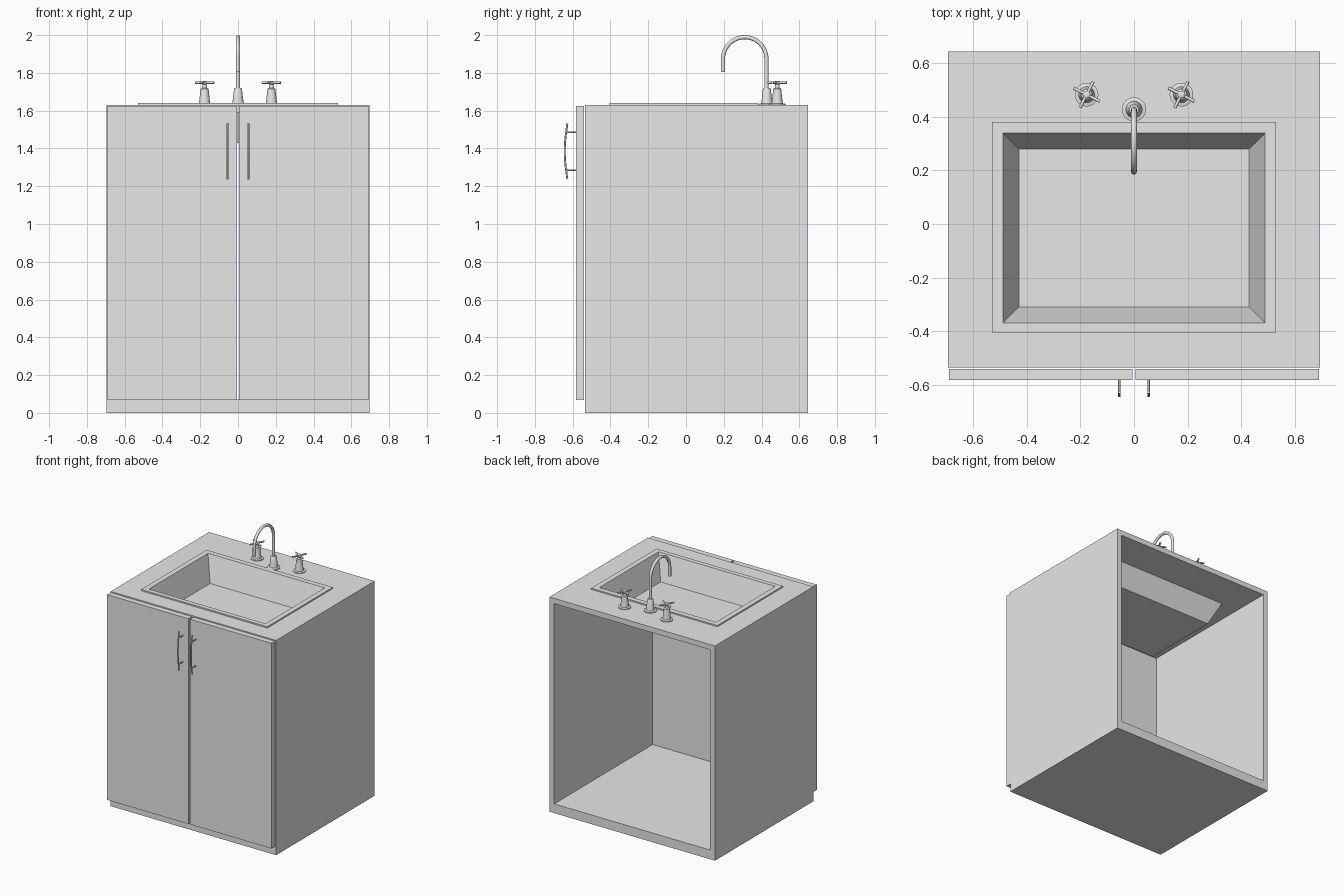
import bpy, bmesh, math
from mathutils import Vector, Matrix

cube = bpy.data.objects.get("Cube")
if cube:
    bpy.data.objects.remove(cube, do_unlink=True)

grey = bpy.data.materials.new("light_grey")
grey.use_nodes = True
grey.diffuse_color = (0.8, 0.8, 0.8, 1)
grey.node_tree.nodes["Principled BSDF"].inputs["Base Color"].default_value = (0.8, 0.8, 0.8, 1)


def add_object(name, mesh, smooth=False):
    mesh.materials.clear()
    mesh.materials.append(grey)
    obj = bpy.data.objects.new(name, mesh)
    bpy.context.collection.objects.link(obj)
    if smooth:
        bpy.ops.object.select_all(action='DESELECT')
        obj.select_set(True)
        bpy.context.view_layer.objects.active = obj
        bpy.ops.object.shade_smooth_by_angle(angle=math.radians(35))
    return obj


def finish(name, bm, smooth=False):
    bmesh.ops.recalc_face_normals(bm, faces=bm.faces)
    mesh = bpy.data.meshes.new(name)
    bm.to_mesh(mesh)
    bm.free()
    return add_object(name, mesh, smooth)


def box(name, low, high):
    low, high = Vector(low), Vector(high)
    bm = bmesh.new()
    size = Matrix.Diagonal((high - low).to_4d())
    size[3][3] = 1
    bmesh.ops.create_cube(bm, size=1, matrix=Matrix.Translation((low + high) / 2) @ size)
    return finish(name, bm)


def loft(name, loops, closed=False, smooth=False):
    """Skin a list of equal point loops; closed joins the last loop to the first."""
    bm = bmesh.new()
    rings = [[bm.verts.new(p) for p in loop] for loop in loops]
    count = len(rings[0])
    pairs = list(zip(rings, rings[1:]))
    if closed:
        pairs.append((rings[-1], rings[0]))
    for a, b in pairs:
        for i in range(count):
            j = (i + 1) % count
            bm.faces.new((a[i], a[j], b[j], b[i]))
    if not closed:
        bm.faces.new(rings[0])
        bm.faces.new(rings[-1])
    return finish(name, bm, smooth)


def rectangle(x, front, back, z):
    return [(-x, front, z), (x, front, z), (x, back, z), (-x, back, z)]


def turned(name, x, y, profile, sides=32):
    """Round part made from (radius, height) pairs."""
    angles = [math.tau * i / sides for i in range(sides)]
    loops = [[(x + r * math.cos(a), y + r * math.sin(a), z) for a in angles] for r, z in profile]
    return loft(name, loops, smooth=True)


def tube(name, points, radius):
    curve = bpy.data.curves.new(name, 'CURVE')
    curve.dimensions = '3D'
    curve.bevel_depth = radius
    curve.bevel_resolution = 4
    curve.use_fill_caps = True
    spline = curve.splines.new('POLY')
    spline.points.add(len(points) - 1)
    for slot, p in zip(spline.points, points):
        slot.co = (*p, 1)
    helper = bpy.data.objects.new(name + "_path", curve)
    bpy.context.collection.objects.link(helper)
    bpy.context.view_layer.update()
    graph = bpy.context.evaluated_depsgraph_get()
    mesh = bpy.data.meshes.new_from_object(helper.evaluated_get(graph))
    bpy.data.objects.remove(helper, do_unlink=True)
    return add_object(name, mesh, smooth=True)


# Cabinet shell, open at front and back
WIDE, FRONT, BACK, TOP, WALL = 0.695, -0.535, 0.645, 1.63, 0.04
UNDER = TOP - WALL
inner = WIDE - WALL
box("cabinet_floor", (-inner, FRONT, 0), (inner, BACK, 0.07))

# Countertop with a rectangular cut-out
hole = (0.51, -0.39, 0.36)
loft("countertop", [rectangle(WIDE, FRONT, BACK, UNDER), rectangle(WIDE, FRONT, BACK, TOP),
                    rectangle(*hole, TOP), rectangle(*hole, UNDER)], closed=True)

# Sink: outer shell, raised rim, sloping walls and floor
loft("sink_basin", [rectangle(0.44, -0.32, 0.29, 1.43), rectangle(*hole, UNDER),
                    rectangle(*hole, TOP), rectangle(0.53, -0.405, 0.38, TOP),
                    rectangle(0.53, -0.405, 0.38, 1.64), rectangle(0.49, -0.37, 0.34, 1.64),
                    rectangle(0.43, -0.31, 0.28, 1.45)])

# Spout: column, half-circle bend and short drop
turned("spout_base", 0, 0.428, [(0.045, TOP), (0.045, 1.636), (0.031, 1.639),
                                (0.027, 1.66), (0.021, 1.715), (0.017, 1.721)])
bend = [(0, 0.311 + 0.115 * math.cos(a), 1.874 + 0.115 * math.sin(a))
        for a in [math.pi * i / 24 for i in range(25)]]
tube("spout", [(0, 0.426, 1.7)] + bend + [(0, 0.196, 1.805)], 0.011)

# Mirrored parts
for side, s in (("left", 1), ("right", -1)):
    x0, x1 = sorted((s * inner, s * WIDE))
    box(side + "_side_panel", (x0, FRONT, 0), (x1, BACK, UNDER))
    x0, x1 = sorted((s * 0.006, s * 0.69))
    box(side + "_door", (x0, -0.583, 0.067), (x1, -0.541, 1.625))

    # Door pull: bowed bar on two posts
    x = s * 0.055
    bar = [(x, -0.628 - 0.014 * math.cos(math.pi / 2 * t), 1.385 + 0.148 * t)
           for t in [i / 8 - 1 for i in range(17)]]
    tube(side + "_pull_bar", bar, 0.005)
    for end, z in (("upper", 1.485), ("lower", 1.285)):
        tube(f"{side}_pull_{end}_post", [(x, -0.58, z), (x, -0.637, z)], 0.004)

    # Tap: flared base, stem and four-armed cross handle
    x, y = s * 0.177, 0.483
    turned(side + "_tap_base", x, y, [(0.044, TOP), (0.044, 1.636), (0.03, 1.639),
                                      (0.027, 1.66), (0.021, 1.715), (0.013, 1.721),
                                      (0.011, 1.738), (0.014, 1.742), (0.014, 1.754), (0.008, 1.758)])
    for k in range(2):
        a = math.radians(-27 + 90 * k)
        dx, dy = 0.055 * math.cos(a), 0.055 * math.sin(a)
        tube(f"{side}_tap_arm_{k + 1}", [(x - dx, y - dy, 1.748), (x + dx, y + dy, 1.748)], 0.006)
